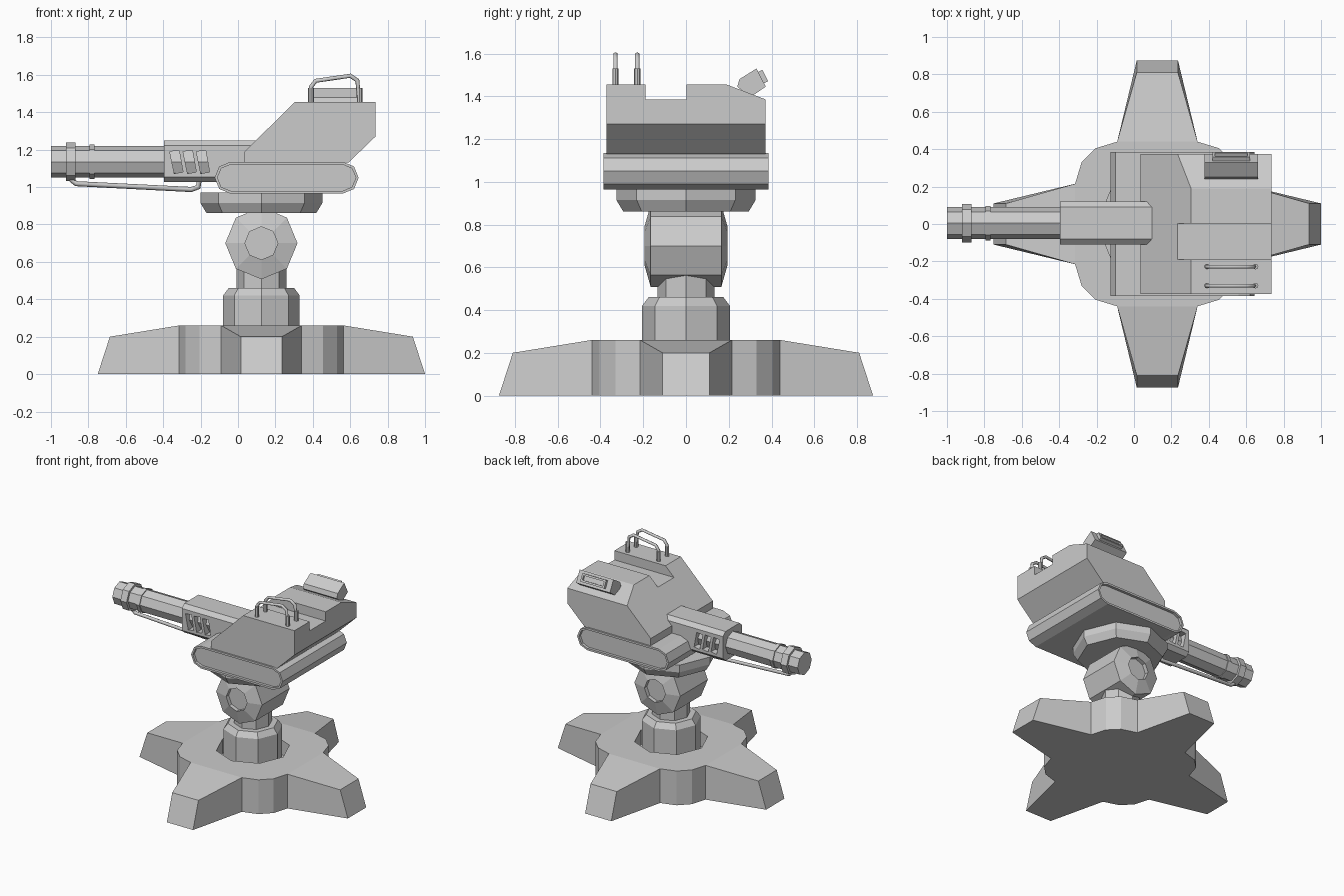
import bpy, bmesh
from math import sin, cos, pi

if "Cube" in bpy.data.objects:
    bpy.data.objects.remove(bpy.data.objects["Cube"])

CX = 0.125      # x of the stand's vertical axis
GY, GZ = 0.005, 1.135   # barrel axis


def finish(name, bm):
    bmesh.ops.remove_doubles(bm, verts=bm.verts, dist=1e-5)
    bmesh.ops.recalc_face_normals(bm, faces=bm.faces)
    me = bpy.data.meshes.new(name)
    bm.to_mesh(me)
    bm.free()
    ob = bpy.data.objects.new(name, me)
    bpy.context.collection.objects.link(ob)
    return ob


def loft(name, rings):
    """Skin a list of equal-length point rings and cap both ends."""
    bm = bmesh.new()
    vs = [[bm.verts.new(p) for p in ring] for ring in rings]
    n = len(vs[0])
    for a, b in zip(vs, vs[1:]):
        for i in range(n):
            j = (i + 1) % n
            quad = [a[i], a[j], b[j], b[i]]
            if len({tuple(round(c, 5) for c in v.co) for v in quad}) > 2:
                bm.faces.new(quad)
    bm.faces.new(vs[0])
    bm.faces.new(vs[-1])
    return finish(name, bm)


def octagons(name, axis, centre, stations):
    """Octagonal lathe along an axis; stations are (position, radius)."""
    rings = []
    for t, r in stations:
        ring = []
        for k in range(8):
            u, v = r * cos(k * pi / 4), r * sin(k * pi / 4)
            p = {'x': (t, u, v), 'y': (u, t, v), 'z': (u, v, t)}[axis]
            ring.append(tuple(c + d for c, d in zip(centre, p)))
        rings.append(ring)
    return loft(name, rings)


def prism_y(name, pts, y0, y1):
    return loft(name, [[(x, y, z) for x, z in pts] for y in (y0, y1)])


def cut(ob, cutter):
    m = ob.modifiers.new("cut", 'BOOLEAN')
    m.operation, m.solver, m.object = 'DIFFERENCE', 'EXACT', cutter
    bpy.context.view_layer.objects.active = ob
    bpy.ops.object.modifier_apply(modifier=m.name)
    bpy.data.objects.remove(cutter)


def tube(name, pts, r):
    cu = bpy.data.curves.new(name, 'CURVE')
    cu.dimensions, cu.bevel_depth, cu.bevel_resolution = '3D', r, 1
    cu.use_fill_caps = True
    sp = cu.splines.new('POLY')
    sp.points.add(len(pts) - 1)
    for p, c in zip(sp.points, pts):
        p.co = (*c, 1)
    ob = bpy.data.objects.new(name, cu)
    bpy.context.collection.objects.link(ob)
    bpy.ops.object.select_all(action='DESELECT')
    ob.select_set(True)
    bpy.context.view_layer.objects.active = ob
    bpy.ops.object.convert(target='MESH')


# Four-legged base with a socket in the middle
bm = bmesh.new()
low, high = [], []
for q in range(4):
    c, s = round(cos(q * pi / 2)), round(sin(q * pi / 2))
    for x, y in ((0.875, -0.11), (0.875, 0.11), (0.44, 0.215),
                 (0.405, 0.33), (0.33, 0.405), (0.215, 0.44)):
        tip = x > 0.8
        tx = 0.81 if tip else x
        low.append(bm.verts.new((CX + c * x - s * y, s * x + c * y, 0)))
        high.append(bm.verts.new((CX + c * tx - s * y, s * tx + c * y,
                                  0.2 if tip else 0.26)))
for i in range(24):
    j = (i + 1) % 24
    bm.faces.new((low[i], low[j], high[j], high[i]))
for i in range(0, 24, 6):
    bm.faces.new((high[i - 1], high[i], high[i + 1], high[i + 2]))
bm.faces.new([v for i, v in enumerate(high) if i % 6 > 1])
bm.faces.new(low)
base = finish("base", bm)
cut(base, octagons("socket_cutter", 'z', (CX, 0, 0), [(0.15, 0.255), (0.4, 0.255)]))

# Column, ball joint and collar
octagons("column", 'z', (CX, 0, 0),
         [(0.14, 0.205), (0.42, 0.205), (0.46, 0.175), (0.46, 0.133), (0.6, 0.133)])
octagons("swivel_joint", 'y', (CX, 0, 0.70),
         [(-0.165, 0.088), (-0.195, 0.088), (-0.165, 0.193),
          (0.165, 0.193), (0.195, 0.088), (0.165, 0.088)])
octagons("collar", 'z', (CX, 0, 0),
         [(0.862, 0.294), (0.915, 0.326), (0.97, 0.326)])


# Platform with rounded ends and recessed side panels
def capsule(r, y):
    pts = []
    for cx, start in ((0.56, -pi / 2), (-0.04, pi / 2)):
        for k in range(5):
            a = start + k * pi / 4
            pts.append((cx + r * cos(a), y, 1.05 + r * sin(a)))
    return pts


loft("platform", [capsule(0.07, -0.365), capsule(0.07, -0.385), capsule(0.085, -0.385),
                  capsule(0.085, 0.385), capsule(0.07, 0.385), capsule(0.07, 0.365)])

# Upper body: one side profile whose roof height changes across the width
rings = []
for y, z in ((-0.373, 1.455), (-0.19, 1.455), (-0.19, 1.385), (0.003, 1.385),
             (0.003, 1.455), (0.19, 1.455), (0.373, 1.385)):
    front_x = 0.035 + (z - 1.19) * 0.27 / 0.265
    rings.append([(0.035, y, 1.13), (0.035, y, 1.19), (front_x, y, z),
                  (0.735, y, z), (0.735, y, 1.27), (0.59, y, 1.13)])
loft("upper_body", rings)

# Barrel housing with three slanted vents, open to the barrel
ring = [(-0.115, 1.055), (-0.085, 1.028), (0.085, 1.028), (0.115, 1.055),
        (0.115, 1.222), (0.085, 1.25), (-0.085, 1.25), (-0.115, 1.222)]
housing = loft("barrel_housing", [[(x, GY + y, z) for y, z in ring] for x in (-0.395, 0.15)])
for k in range(3):
    x = -0.365 + 0.071 * k
    cut(housing, prism_y("vent_cutter", [(x, 1.19), (x + 0.05, 1.195),
                         (x + 0.071, 1.08), (x + 0.024, 1.073)], -0.3, 0.3))

# Barrel with its two rings and the rod underneath
octagons("barrel", 'x', (0, GY, GZ), [(-1.0, 0.085), (0.0, 0.085)])
octagons("front_ring", 'x', (0, GY, GZ), [(-0.92, 0.103), (-0.868, 0.103)])
octagons("rear_ring", 'x', (0, GY, GZ), [(-0.795, 0.092), (-0.768, 0.092)])
tube("under_rod", [(x, GY, z) for x, z in ((-0.893, 1.08), (-0.893, 1.04), (-0.865, 1.018),
     (-0.25, 0.987), (-0.213, 1.0), (-0.205, 1.05))], 0.014)

# Pair of roof handles on short posts
for y in (-0.33, -0.228):
    tube("roof_handle", [(x, y, z) for x, z in ((0.39, 1.44), (0.39, 1.535), (0.415, 1.568),
         (0.6, 1.595), (0.638, 1.57), (0.65, 1.44))], 0.0115)
    for x in (0.39, 0.65):
        octagons("handle_post", 'z', (x, y, 0), [(1.44, 0.015), (1.53, 0.015)])

# Tilted sight box with a framed window
side = [(0.24, 1.445), (0.25, 1.48), (0.33, 1.53), (0.373, 1.445), (0.3, 1.395)]
loft("sight_box", [[(x, y, z) for y, z in side] for x in (0.378, 0.662)])


def frame(depth, inset):
    n, d = (0.89, 0.45), (0.45, -0.89)      # face normal and downward direction
    c = (0.3515 + n[0] * depth, 1.4875 + n[1] * depth)
    h = 0.03 - inset
    return [(x, c[0] + k * d[0] * h, c[1] + k * d[1] * h)
            for x, k in ((0.42 + inset, -1), (0.62 - inset, -1),
                         (0.62 - inset, 1), (0.42 + inset, 1))]


loft("sight_frame", [frame(-0.01, 0), frame(0.022, 0), frame(0.022, 0.014), frame(0.006, 0.014)])
